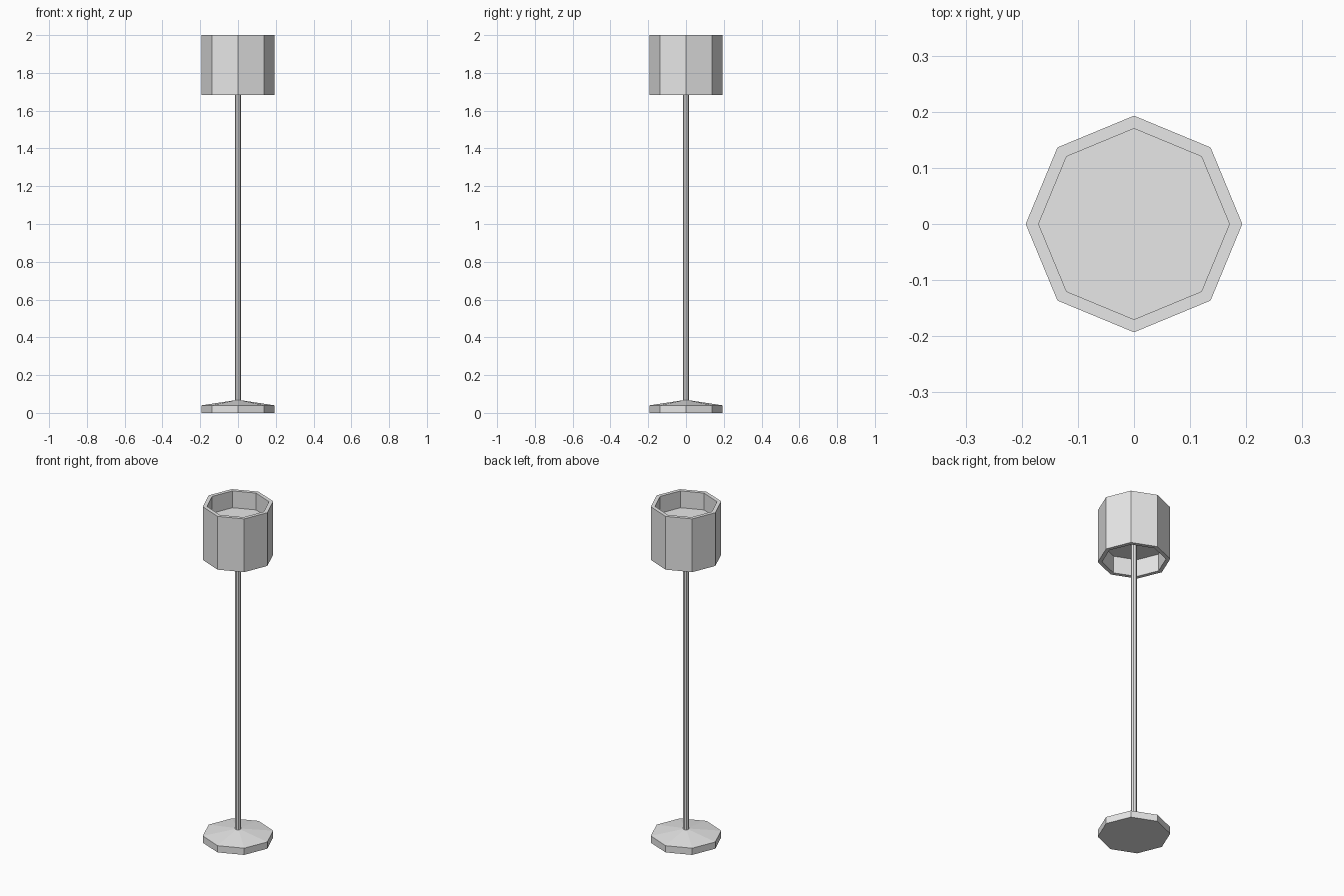
import bpy
import bmesh
import math

SIDES = 8

cube = bpy.data.objects.get("Cube")
if cube:
    bpy.data.objects.remove(cube, do_unlink=True)

grey = bpy.data.materials.new("light_grey")
grey.use_nodes = True
colour = (0.8, 0.8, 0.8, 1)
grey.diffuse_color = colour
grey.node_tree.nodes["Principled BSDF"].inputs["Base Color"].default_value = colour


def turned(name, profile):
    """Turn a bottom-to-top (radius, height) profile into a capped octagonal solid."""
    bm = bmesh.new()
    rings = []
    for r, z in profile:
        angles = [math.tau * i / SIDES for i in range(SIDES)]
        rings.append([bm.verts.new((r * math.cos(a), r * math.sin(a), z)) for a in angles])
    for low, high in zip(rings, rings[1:]):
        for i in range(SIDES):
            j = (i + 1) % SIDES
            bm.faces.new((low[i], low[j], high[j], high[i]))
    bm.faces.new(rings[0][::-1])
    bm.faces.new(rings[-1])
    bmesh.ops.recalc_face_normals(bm, faces=bm.faces[:])
    mesh = bpy.data.meshes.new(name)
    bm.to_mesh(mesh)
    bm.free()
    mesh.materials.append(grey)
    obj = bpy.data.objects.new(name, mesh)
    bpy.context.collection.objects.link(obj)
    return obj


RADIUS, INNER, POLE = 0.193, 0.17, 0.016
SHADE_BOTTOM, CEILING, FLOOR, TOP = 1.683, 1.785, 1.9, 2.0

# Foot: thin slab with a shallow sloping top
turned("base", [(RADIUS, 0), (RADIUS, 0.04), (POLE, 0.067)])

# Slim upright
turned("pole", [(POLE, 0.06), (POLE, CEILING + 0.01)])

# Shade: recessed from above and below
turned("shade", [(INNER, CEILING), (INNER, SHADE_BOTTOM), (RADIUS, SHADE_BOTTOM),
                 (RADIUS, TOP), (INNER, TOP), (INNER, FLOOR)])
